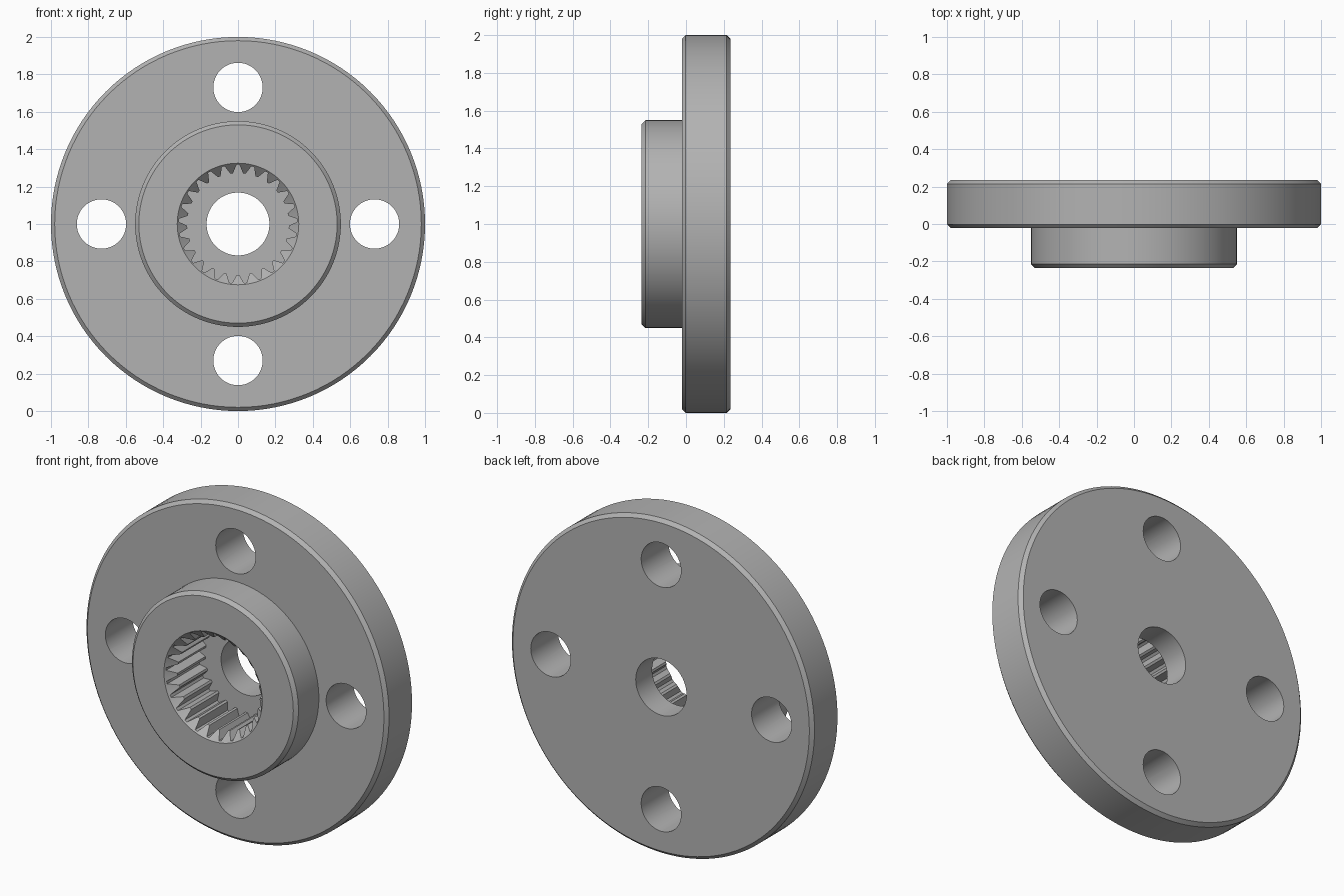
import bpy, bmesh
from math import sin, cos, pi, tau, radians

cube = bpy.data.objects.get("Cube")
if cube:
    bpy.data.objects.remove(cube, do_unlink=True)

metal = bpy.data.materials.new("grey metal")
metal.use_nodes = True
GREY = (0.45, 0.45, 0.45, 1)
metal.diffuse_color = GREY
metal.node_tree.nodes["Principled BSDF"].inputs["Base Color"].default_value = GREY


def loft(name, rings, x=0, z=1):
    """Solid through rings of (radius, angle) points, each at a depth y."""
    bm = bmesh.new()
    loops = [[bm.verts.new((x + r * cos(a), y, z + r * sin(a))) for r, a in pts]
             for y, pts in rings]
    n = len(loops[0])
    for low, high in zip(loops, loops[1:]):
        for i in range(n):
            j = (i + 1) % n
            bm.faces.new((low[i], low[j], high[j], high[i]))
    bm.faces.new(loops[0])
    bm.faces.new(loops[-1])
    bmesh.ops.recalc_face_normals(bm, faces=bm.faces)
    mesh = bpy.data.meshes.new(name)
    bm.to_mesh(mesh)
    bm.free()
    mesh.materials.append(metal)
    ob = bpy.data.objects.new(name, mesh)
    bpy.context.collection.objects.link(ob)
    return ob


def lathe(name, profile, sides, x=0, z=1):
    return loft(name, [(y, [(r, tau * i / sides) for i in range(sides)])
                       for r, y in profile], x, z)


# Stepped body: narrow hub in front, wide flange behind, bevelled rims
FRONT, STEP, BACK, BEVEL = -0.235, -0.022, 0.235, 0.02
body = lathe("flanged_hub", [
    (0.55 - BEVEL, FRONT), (0.55, FRONT + BEVEL), (0.55, STEP),
    (1 - BEVEL, STEP), (1, STEP + BEVEL), (1, BACK - BEVEL), (1 - BEVEL, BACK)], 128)

# Toothed socket outline: narrow lands at the tips and roots
TEETH, TIP, ROOT, FLOOR = 25, 0.272, 0.317, 0.08
pitch = tau / TEETH
outline = []
for i in range(TEETH):
    a = -pi / 2 + i * pitch
    outline += [(TIP, a - 0.1 * pitch), (TIP, a + 0.1 * pitch),
                (ROOT, a + 0.4 * pitch), (ROOT, a + 0.6 * pitch)]

cutters = [
    loft("socket_cutter", [(-0.4, outline), (FLOOR, outline)]),
    lathe("socket_mouth_cutter", [(0.325, -0.3), (0.325, FRONT), (0.265, FRONT + 0.06)], 96),
    lathe("bore_cutter", [(0.168, -0.1), (0.168, 0.4)], 64),
]
# Four bolt holes around the flange
for k in range(4):
    a = k * pi / 2
    cutters.append(lathe("bolt_hole_cutter", [(0.132, -0.5), (0.132, 0.5)], 48,
                         0.73 * cos(a), 1 + 0.73 * sin(a)))

# Cut each opening, then discard its cutter
bpy.ops.object.select_all(action='DESELECT')
bpy.context.view_layer.objects.active = body
body.select_set(True)
for cutter in cutters:
    mod = body.modifiers.new("cut", 'BOOLEAN')
    mod.operation = 'DIFFERENCE'
    mod.solver = 'EXACT'
    mod.object = cutter
    bpy.ops.object.modifier_apply(modifier=mod.name)
    bpy.data.objects.remove(cutter, do_unlink=True)

bpy.ops.object.shade_smooth_by_angle(angle=radians(30))
